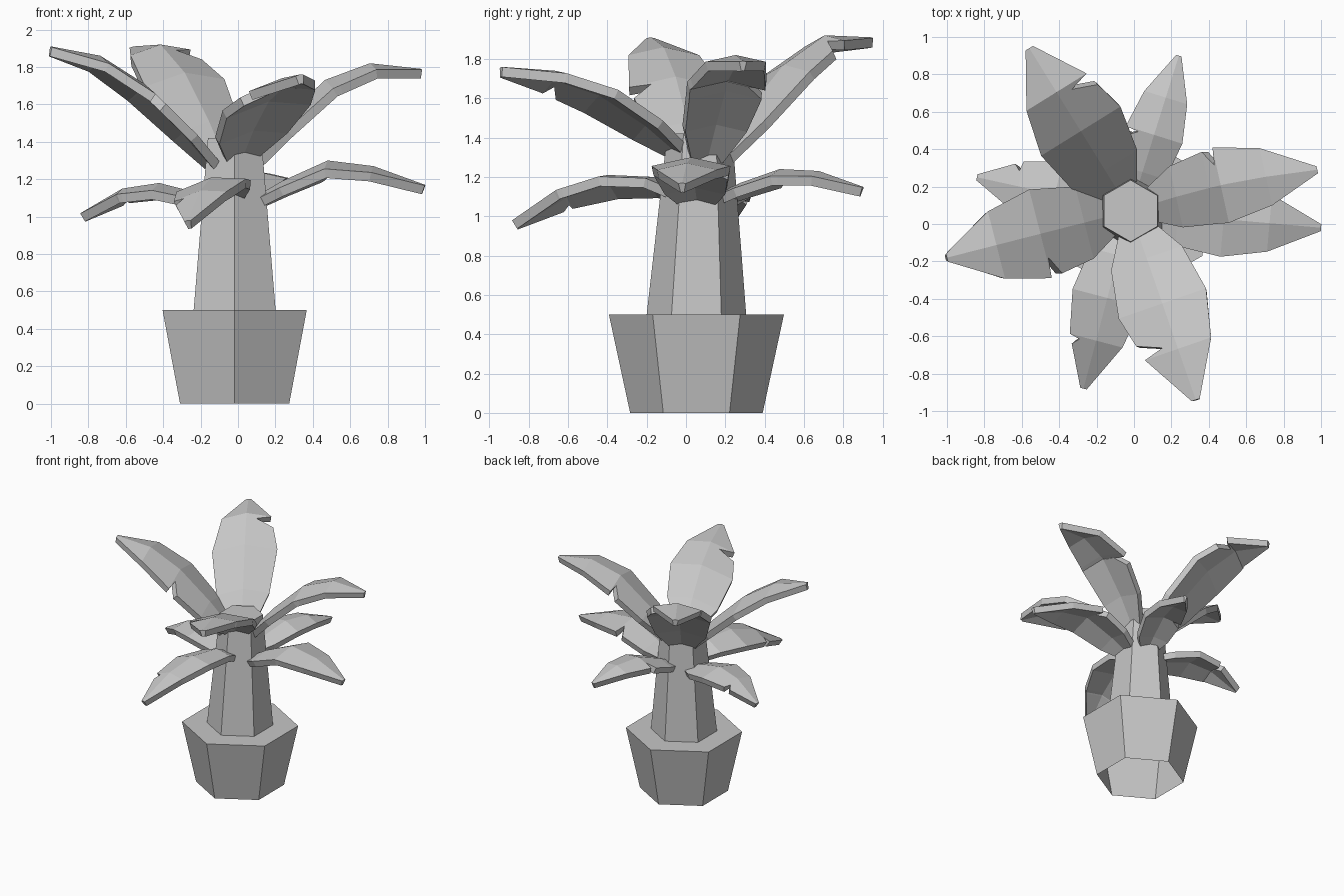
import bpy, bmesh, math

cube = bpy.data.objects.get("Cube")
if cube:
    bpy.data.objects.remove(cube, do_unlink=True)

grey = bpy.data.materials.new("plain_grey")
grey.use_nodes = True
grey.diffuse_color = (0.57, 0.57, 0.57, 1)
grey.node_tree.nodes["Principled BSDF"].inputs["Base Color"].default_value = grey.diffuse_color


def finish(name, bm):
    mesh = bpy.data.meshes.new(name)
    bm.to_mesh(mesh)
    bm.free()
    mesh.materials.append(grey)
    obj = bpy.data.objects.new(name, mesh)
    bpy.context.collection.objects.link(obj)
    return obj


def hex_prism(name, lower, upper):
    """Tapered hexagon between two (y, z, radius) rings, open underneath."""
    bm = bmesh.new()
    rings = []
    for y, z, r in (lower, upper):
        angles = [math.radians(60 * i - 90) for i in range(6)]
        rings.append([bm.verts.new((-0.018 + r * math.cos(a), y + r * math.sin(a), z)) for a in angles])
    for i in range(6):
        j = (i + 1) % 6
        bm.faces.new((rings[0][i], rings[0][j], rings[1][j], rings[1][i]))
    bm.faces.new(rings[1])
    return finish(name, bm)


hex_prism("pot", (0.053, 0, 0.337), (0.053, 0.5, 0.445))
hex_prism("trunk", (0.053, 0.5, 0.253), (0.07, 1.42, 0.165))

STATIONS = (0.1, 0.25, 0.49, 0.73, 1)
WIDTHS = (0.1, 0.195, 0.24, 0.182, 0.022)
# Tears: side, start, deepest point, end, width left at the deepest point
EARLY = (1, 0.43, 0.48, 0.53, 0.13)
LATE = (-1, 0.65, 0.7, 0.74, 0.075)
LATEST = (-1, 0.7, 0.745, 0.78, 0.11)


def sample(values, t):
    for i in range(4):
        a, b = STATIONS[i], STATIONS[i + 1]
        if t <= b:
            return values[i] + (values[i + 1] - values[i]) * (t - a) / (b - a)


def leaf(name, tip, heights, size, tear, roll=0, bow=0):
    """Ridged leaf running from the trunk to the tip, torn on one edge."""
    dx, dy = tip[0] + 0.02, tip[1] - 0.07
    length = math.hypot(dx, dy)
    dx, dy = dx / length, dy / length
    torn_side, start, middle, end, depth = tear
    bm = bmesh.new()
    rows = []
    for t in sorted({*STATIONS, start, middle, end}):
        row = []
        for side in (-1, 0, 1):
            torn = t == middle and side == torn_side
            offset = side * size * (depth if torn else sample(WIDTHS, t))
            z = sample(heights, t) - abs(offset) * 0.22 + offset * roll
            across = offset + bow * math.sin(math.pi * t)
            row.append(bm.verts.new((-0.02 + dx * length * t - dy * across,
                                     0.07 + dy * length * t + dx * across, z)))
        rows.append(row)
    # Faces wind upwards, so the thickness grows downwards
    for a, b in zip(rows, rows[1:]):
        for k in (0, 1):
            bm.faces.new((a[k], b[k], b[k + 1], a[k + 1]))
    solid = finish(name, bm).modifiers.new("thickness", "SOLIDIFY")
    solid.thickness = 0.05
    solid.offset = -1


# Crown of large rising leaves
leaf("upper_leaf_back", (-0.56, 0.94), (1.32, 1.51, 1.77, 1.92, 1.91), 1.04, LATE, -0.08)
leaf("upper_leaf_left", (0.98, 0.29), (1.32, 1.5, 1.73, 1.82, 1.79), 0.86, EARLY, 0, 0.03)
leaf("upper_leaf_right", (-1.0, -0.18), (1.31, 1.48, 1.71, 1.86, 1.91), 1.02, EARLY)
leaf("upper_leaf_front", (0.33, -0.94), (1.37, 1.5, 1.66, 1.74, 1.76), 1.03, LATE, 0.15)

# Lower ring of smaller drooping leaves
leaf("lower_leaf_back", (0.24, 0.9), (1.11, 1.17, 1.24, 1.23, 1.15), 0.66, EARLY)
leaf("lower_leaf_left", (1.0, -0.02), (1.1, 1.19, 1.3, 1.27, 1.17), 0.84, EARLY)
leaf("lower_leaf_right", (-0.84, 0.25), (1.09, 1.13, 1.18, 1.15, 1.02), 0.75, LATEST)
leaf("lower_leaf_front", (-0.27, -0.88), (1.13, 1.2, 1.21, 1.14, 0.98), 0.8, LATEST, 0.18)
